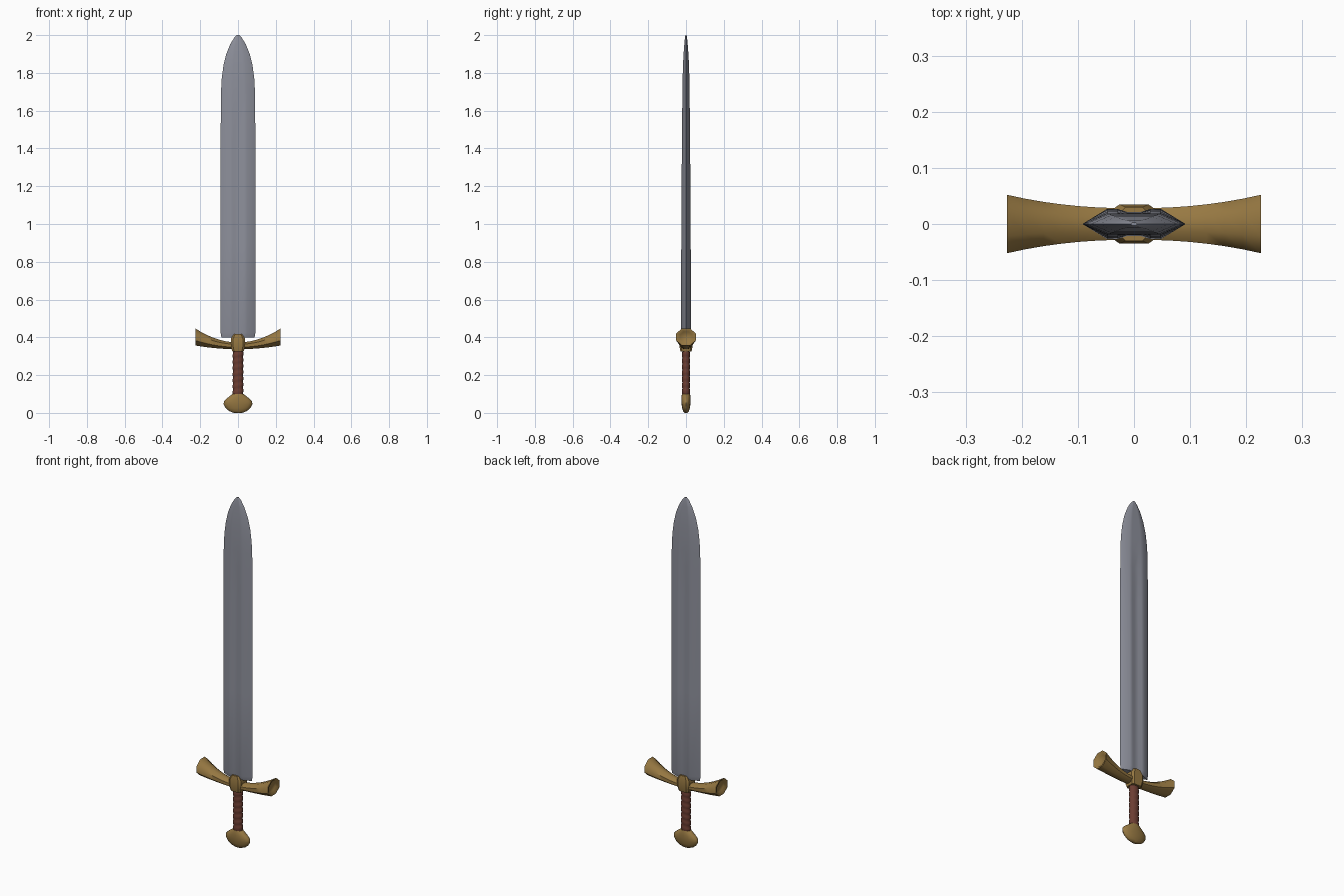
import bpy, bmesh
from math import sin, cos, pi, radians

cube = bpy.data.objects.get("Cube")
if cube:
    bpy.data.objects.remove(cube, do_unlink=True)


def material(name, rgb):
    mat = bpy.data.materials.new(name)
    mat.use_nodes = True
    color = (*rgb, 1)
    mat.diffuse_color = color
    mat.node_tree.nodes["Principled BSDF"].inputs["Base Color"].default_value = color
    return mat


steel = material("steel", (0.27, 0.28, 0.33))
brass = material("brass", (0.31, 0.19, 0.055))
leather = material("brown leather", (0.15, 0.047, 0.032))


def loft(name, rings, mat, angle):
    """Skin a list of equal-sized point rings and cap both ends."""
    bm = bmesh.new()
    loops = [[bm.verts.new(p) for p in ring] for ring in rings]
    n = len(loops[0])
    for a, b in zip(loops, loops[1:]):
        for i in range(n):
            j = (i + 1) % n
            bm.faces.new((a[i], a[j], b[j], b[i]))
    bm.faces.new(loops[0])
    bm.faces.new(loops[-1])
    bmesh.ops.recalc_face_normals(bm, faces=bm.faces)
    mesh = bpy.data.meshes.new(name)
    bm.to_mesh(mesh)
    bm.free()
    mesh.materials.append(mat)
    obj = bpy.data.objects.new(name, mesh)
    bpy.context.collection.objects.link(obj)
    bpy.ops.object.select_all(action="DESELECT")
    obj.select_set(True)
    bpy.context.view_layer.objects.active = obj
    bpy.ops.object.shade_smooth_by_angle(angle=radians(angle))
    return obj


def ellipse(rx, ry, sides, phase=0.0):
    return [(rx * cos(2 * pi * (i + phase) / sides),
             ry * sin(2 * pi * (i + phase) / sides)) for i in range(sides)]


# Blade: flattened hexagon with a shallow fuller that fades before the tip
def blade_ring(z, w, t, groove):
    half = [(1, 0), (0.52, 1), (0.32, 1), (0.14, 1 - groove),
            (-0.14, 1 - groove), (-0.32, 1), (-0.52, 1)]
    pts = half + [(-x, -y) for x, y in half]
    return [(x * w, y * t, z) for x, y in pts]


blade = [(0.40, 0.088, 0.019, 0.1), (0.425, 0.092, 0.027, 0.2), (0.9, 0.092, 0.025, 0.2),
         (1.4, 0.092, 0.022, 0.2), (1.6, 0.091, 0.020, 0.15), (1.7, 0.090, 0.019, 0),
         (1.77, 0.086, 0.018, 0), (1.84, 0.077, 0.016, 0), (1.90, 0.062, 0.013, 0),
         (1.95, 0.042, 0.009, 0), (1.985, 0.021, 0.006, 0), (2.0, 0.006, 0.003, 0)]
loft("blade", [blade_ring(*row) for row in blade], steel, 42)


# Crossguard: octagonal bar flaring and rising towards dished ends
def guard_ring(x, scale=1.0, inset=0.0):
    u = abs(x) / 0.226
    low, high = 0.337 + 0.02 * u ** 2, 0.373 + 0.074 * u ** 2
    mid, hz, hy = (low + high) / 2, (high - low) / 2, 0.028 + 0.024 * u ** 2.2
    k = scale / cos(pi / 8)
    x -= inset if x > 0 else -inset
    return [(x, y, mid + z) for y, z in ellipse(hy * k, hz * k, 8, 0.5)]


steps = 14
bar = [guard_ring(0.226 * (2 * i / steps - 1)) for i in range(steps + 1)]
left_dish = [guard_ring(0.226, 0.82), guard_ring(0.226, 0.6, 0.012)]
right_dish = [guard_ring(-0.226, 0.6, 0.012), guard_ring(-0.226, 0.82)]
loft("crossguard", right_dish + bar + left_dish, brass, 50)


# Collar: faceted block wrapped around the middle of the guard
def collar_ring(z, hx, hy):
    cx = hx * 0.68
    half = [(hx, -hy * 0.75), (hx, hy * 0.75), (cx, hy), (-cx, hy)]
    pts = half + [(-x, -y) for x, y in half]
    return [(x, y, z) for x, y in pts]


collar = [(0.325, 0.030, 0.029), (0.352, 0.038, 0.035),
          (0.392, 0.038, 0.035), (0.417, 0.022, 0.030)]
loft("collar", [collar_ring(*row) for row in collar], brass, 35)

# Grip: oval core with slanted leather wraps
wraps = 8
grip = []
for i in range(wraps * 4 + 1):
    z = 0.08 + 0.26 * i / (wraps * 4)
    r = 0.94 + 0.06 * (1, 0.3, -1, 0.3)[i % 4]
    grip.append([(x, y, z + 0.2 * x) for x, y in ellipse(0.029 * r, 0.022 * r, 12)])
loft("grip", grip, leather, 50)

# Pommel: wide, flat rounded nut
pommel = [(0.0, 0.022, 0.008), (0.009, 0.046, 0.015), (0.025, 0.065, 0.020),
          (0.045, 0.076, 0.0235), (0.060, 0.075, 0.0245), (0.075, 0.062, 0.0245),
          (0.090, 0.042, 0.0235), (0.100, 0.029, 0.021)]
loft("pommel", [[(x, y, z) for x, y in ellipse(rx, ry, 16)] for z, rx, ry in pommel],
     brass, 50)
